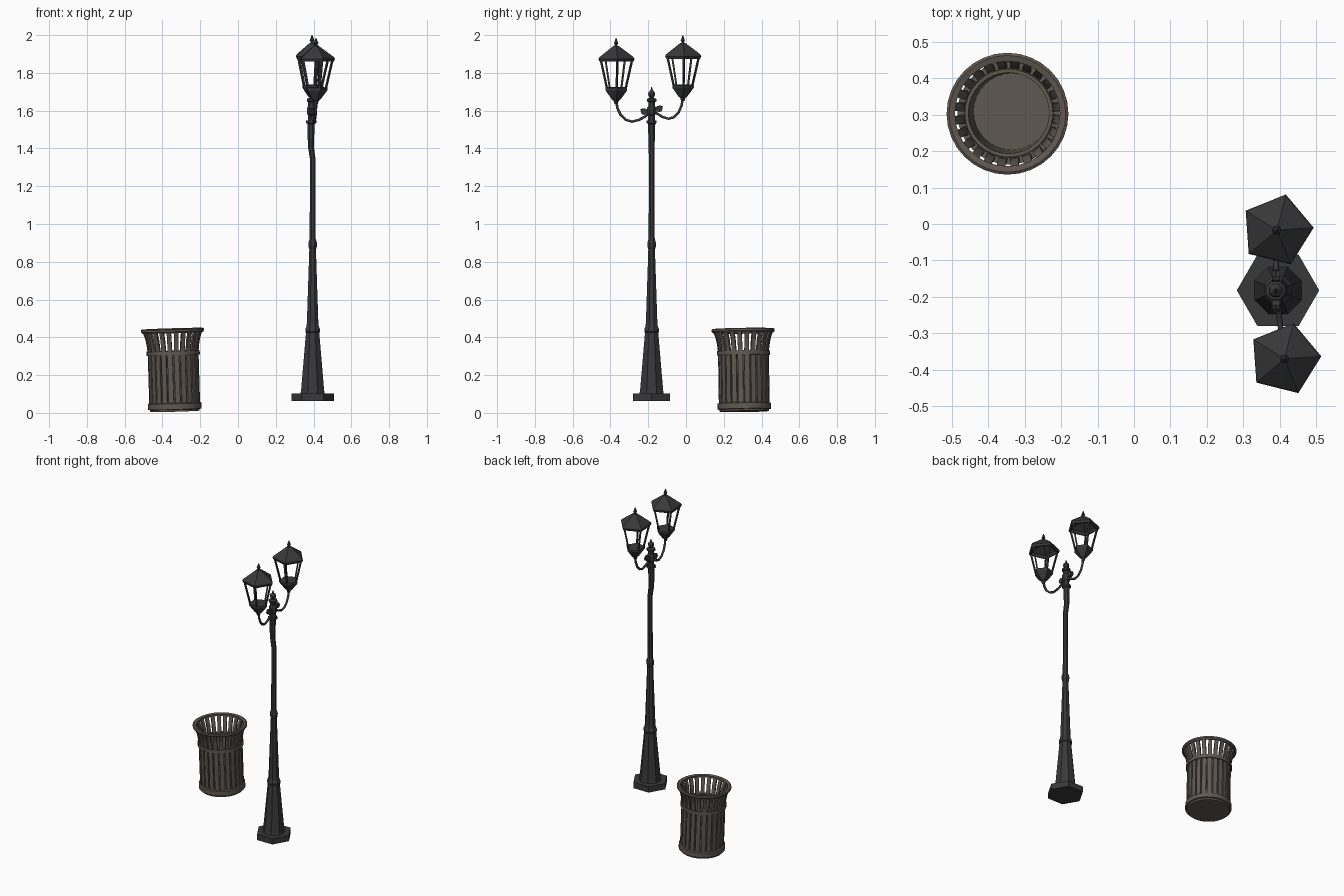
import bpy, bmesh, math
from mathutils import Vector, Matrix

if "Cube" in bpy.data.objects:
    bpy.data.objects.remove(bpy.data.objects["Cube"])


def material(name, rgb):
    m = bpy.data.materials.new(name)
    m.diffuse_color = (*rgb, 1)
    m.use_nodes = True
    m.node_tree.nodes["Principled BSDF"].inputs["Base Color"].default_value = m.diffuse_color
    return m


IRON = material("dark iron", (0.04, 0.04, 0.04))
BRONZE = material("weathered bronze", (0.118, 0.098, 0.083))


def finish(name, bm, mat, smooth=False):
    bmesh.ops.recalc_face_normals(bm, faces=bm.faces)
    me = bpy.data.meshes.new(name)
    bm.to_mesh(me)
    bm.free()
    me.materials.append(mat)
    ob = bpy.data.objects.new(name, me)
    bpy.context.collection.objects.link(ob)
    if smooth:
        bpy.context.view_layer.objects.active = ob
        ob.select_set(True)
        bpy.ops.object.shade_smooth_by_angle(angle=math.radians(35))
        ob.select_set(False)
    return ob


def lathe(bm, prof, n, c=(0, 0, 0), rot=0.0, closed=False):
    """Rings from (radius, z[, x shift]); open profiles get end caps."""
    rings = []
    for p in prof:
        sx = p[2] if len(p) > 2 else 0
        rings.append([bm.verts.new((c[0] + sx + p[0] * math.cos(rot + math.tau * i / n),
                                    c[1] + p[0] * math.sin(rot + math.tau * i / n),
                                    c[2] + p[1])) for i in range(n)])
    pairs = list(zip(rings, rings[1:]))
    if closed:
        pairs.append((rings[-1], rings[0]))
    for a, b in pairs:
        for i in range(n):
            j = (i + 1) % n
            bm.faces.new((a[i], a[j], b[j], b[i]))
    if not closed:
        bm.faces.new(rings[0][::-1])
        bm.faces.new(rings[-1])


def rod(bm, a, b, r, n=4):
    a, b = Vector(a), Vector(b)
    d = b - a
    mtx = Matrix.Translation((a + b) / 2) @ d.to_track_quat('Z', 'Y').to_matrix().to_4x4()
    bmesh.ops.create_cone(bm, cap_ends=True, segments=n, radius1=r, radius2=r,
                          depth=d.length, matrix=mtx)


# ---------------- Lamp post ----------------
PX, PY = 0.395, -0.182
bm = bmesh.new()
lathe(bm, [(0.113, 0.063), (0.113, 0.102)], 6, (PX, PY, 0))
finish("post_base", bm, IRON)

# Shaft, slightly kinked near the top (third value shifts x)
bm = bmesh.new()
lathe(bm, [(0.070, 0.10), (0.066, 0.12), (0.038, 0.425), (0.042, 0.43), (0.042, 0.445),
           (0.036, 0.455), (0.033, 0.475), (0.019, 0.865), (0.024, 0.88), (0.025, 0.90),
           (0.018, 0.92), (0.016, 1.10), (0.016, 1.34, 0.001), (0.017, 1.41, -0.009),
           (0.020, 1.50, -0.009), (0.021, 1.53, -0.008), (0.029, 1.535, -0.007),
           (0.029, 1.548, -0.007)], 8, (PX, PY, 0), math.pi / 8)
finish("post_shaft", bm, IRON)

# Hub and finial
bm = bmesh.new()
lathe(bm, [(0.021, 1.545), (0.019, 1.575), (0.026, 1.585), (0.026, 1.615), (0.019, 1.625),
           (0.019, 1.645), (0.027, 1.65), (0.027, 1.662), (0.012, 1.668), (0.020, 1.685),
           (0.018, 1.697), (0.007, 1.708), (0.002, 1.725)], 8, (PX - 0.006, PY, 0), math.pi / 8)
finish("post_finial", bm, IRON)


def lantern(label, x, y, eave, side):
    rot, n = math.radians(4), 5
    c = (x, y, eave)
    # Roof with overhanging eave, hollow underside and finial
    bm = bmesh.new()
    lathe(bm, [(0.010, 0.050), (0.082, 0.010), (0.084, -0.008), (0.094, -0.008), (0.101, 0.006),
               (0.096, 0.016), (0.020, 0.072), (0.014, 0.076)], n, c, rot)
    lathe(bm, [(0.010, 0.072), (0.008, 0.084), (0.013, 0.090), (0.009, 0.099), (0.002, 0.118)], 6, c)
    finish(label + "_lantern_roof", bm, IRON)
    # Corner bars
    bm = bmesh.new()
    for i in range(n):
        u = Vector((math.cos(rot + math.tau * i / n), math.sin(rot + math.tau * i / n), 0))
        rod(bm, Vector(c) + u * 0.052 + Vector((0, 0, -0.150)), Vector(c) + u * 0.087, 0.0065)
    finish(label + "_lantern_bars", bm, IRON)
    # Cup below the bars
    bm = bmesh.new()
    lathe(bm, [(0.010, -0.232), (0.014, -0.215), (0.024, -0.208), (0.054, -0.168),
               (0.060, -0.160), (0.060, -0.148), (0.046, -0.143)], n, c, rot)
    finish(label + "_lantern_cup", bm, IRON)
    # Swan-neck arm
    hub = Vector((PX - 0.006, PY, eave - 0.28))
    dx, dy = x - hub.x, y - hub.y
    path = [(0.05, 0.0), (0.20, -0.020), (0.36, -0.036), (0.55, -0.045), (0.72, -0.036),
            (0.87, -0.010), (0.96, 0.025), (1.0, 0.065)]
    cu = bpy.data.curves.new(label + "_arm", 'CURVE')
    cu.dimensions = '3D'
    cu.bevel_depth = 0.0075
    cu.bevel_resolution = 1
    cu.use_fill_caps = True
    sp = cu.splines.new('POLY')
    sp.points.add(len(path) - 1)
    for p, (t, z) in zip(sp.points, path):
        p.co = (hub.x + dx * t, hub.y + dy * t, hub.z + z, 1)
    cu.materials.append(IRON)
    bpy.context.collection.objects.link(bpy.data.objects.new(label + "_arm", cu))
    # Scroll knob and tip between hub and arm
    bm = bmesh.new()
    kz = eave - 0.272
    ky = PY + side * 0.040
    rod(bm, (hub.x, PY, kz), (hub.x, ky, kz), 0.010, 6)
    rod(bm, (hub.x - 0.011, ky, kz), (hub.x + 0.011, ky, kz), 0.018, 8)
    rod(bm, (hub.x, ky, kz + 0.012), (hub.x, ky + side * 0.018, kz + 0.008), 0.006)
    finish(label + "_arm_scroll", bm, IRON)


lantern("front", 0.413, -0.370, 1.867, -1)
lantern("back", 0.392, -0.017, 1.882, 1)

# ---------------- Litter bin ----------------
N = 24
parts = []

# Foot ring, waist band and top rim
bm = bmesh.new()
lathe(bm, [(0.130, 0.004), (0.132, 0.014), (0.142, 0.016), (0.142, 0.046), (0.136, 0.050)], 32)
parts.append(finish("bin_foot", bm, BRONZE, True))
for name, prof in (
        ("bin_band", [(0.122, 0.302), (0.141, 0.302), (0.141, 0.324), (0.122, 0.324)]),
        ("bin_rim", [(0.146, 0.424), (0.160, 0.420), (0.167, 0.428), (0.167, 0.438),
                     (0.160, 0.442), (0.144, 0.438)])):
    bm = bmesh.new()
    lathe(bm, prof, 32, closed=True)
    parts.append(finish(name, bm, BRONZE, True))

# Inner liner: outer wall, lip, inner wall and floor
bm = bmesh.new()
lathe(bm, [(0.121, 0.045), (0.121, 0.318), (0.111, 0.318), (0.105, 0.052)], 32)
parts.append(finish("bin_liner", bm, BRONZE, True))

# Flared slats
bm = bmesh.new()
prof = [(0.131, 0.04), (0.131, 0.31), (0.134, 0.345), (0.141, 0.385), (0.156, 0.432)]
for k in range(N):
    a = math.tau * (k + 0.5) / N
    u, v = Vector((math.cos(a), math.sin(a), 0)), Vector((-math.sin(a), math.cos(a), 0))
    rings = []
    for r, z in prof:
        h = 0.0135 if z < 0.32 else 0.0115
        rings.append([bm.verts.new(u * (r + dr) + v * s * h + Vector((0, 0, z)))
                      for dr, s in ((0.003, -1), (0.003, 1), (-0.008, 1), (-0.008, -1))])
    for p, q in zip(rings, rings[1:]):
        for i in range(4):
            j = (i + 1) % 4
            bm.faces.new((p[i], p[j], q[j], q[i]))
    bm.faces.new(rings[0][::-1])
    bm.faces.new(rings[-1])
parts.append(finish("bin_slats", bm, BRONZE))

# The bin leans slightly to the left
place = Matrix.Translation((-0.334, 0.309, 0.004)) @ Matrix.Rotation(-0.030, 4, 'Y') \
    @ Matrix.Rotation(0.015, 4, 'X')
for ob in parts:
    ob.matrix_world = place
